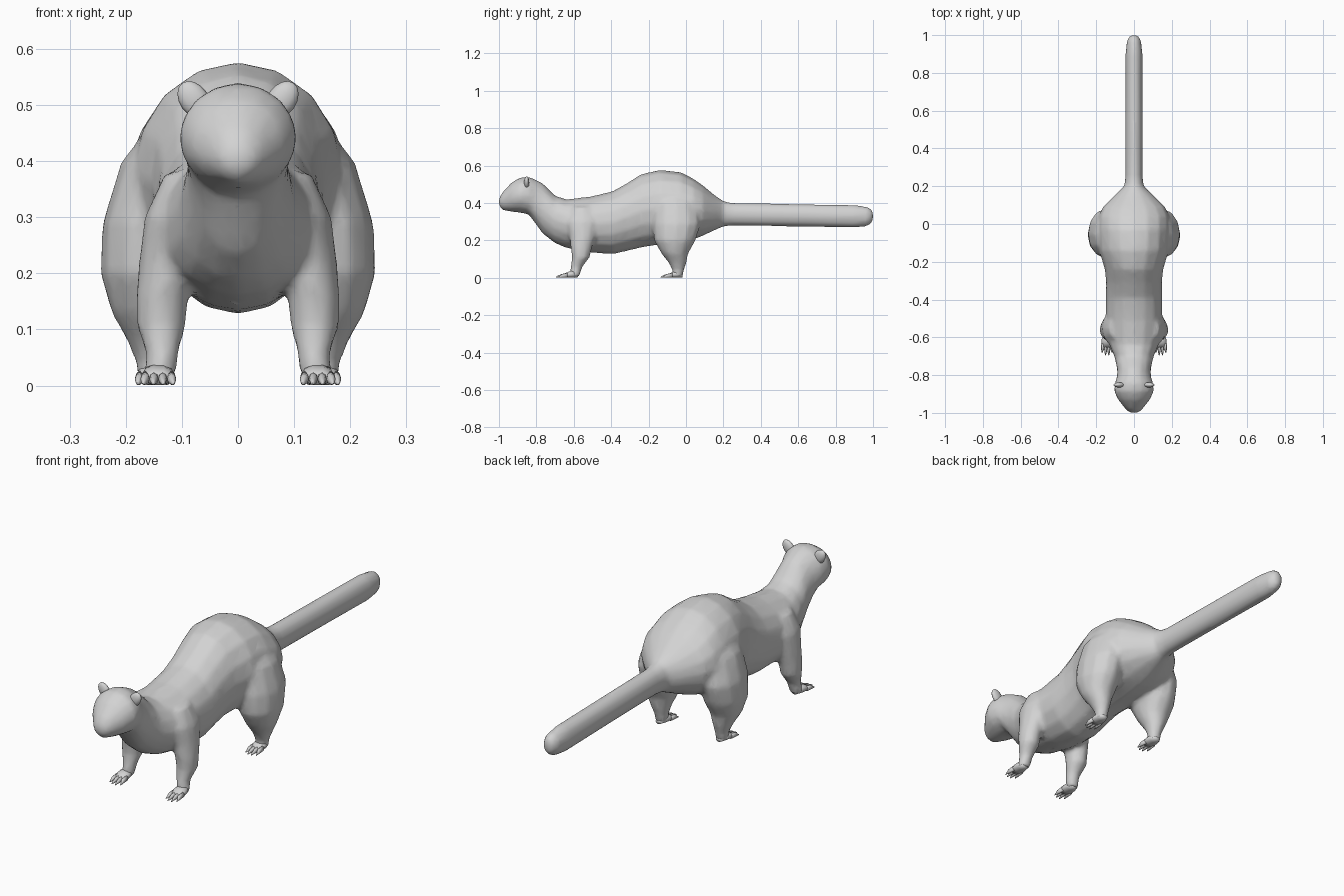
import bpy, bmesh, math
from mathutils import Matrix

if "Cube" in bpy.data.objects:
    bpy.data.objects.remove(bpy.data.objects["Cube"])

fur = bpy.data.materials.new("grey_fur")
fur.diffuse_color = (0.65, 0.65, 0.65, 1)
fur.use_nodes = True
fur.node_tree.nodes["Principled BSDF"].inputs["Base Color"].default_value = fur.diffuse_color


def loft(bm, rings, axis="y", n=16):
    """Skin closed elliptical rings (position, centre a, centre b, radius a, radius b)."""
    loops = []
    for t, a, b, ra, rb in rings:
        loop = []
        for i in range(n):
            w = 2 * math.pi * i / n
            p, q = a + ra * math.cos(w), b + rb * math.sin(w)
            loop.append(bm.verts.new((p, t, q) if axis == "y" else (p, q, t)))
        loops.append(loop)
    for lo, hi in zip(loops, loops[1:]):
        for i in range(n):
            j = (i + 1) % n
            bm.faces.new((lo[i], lo[j], hi[j], hi[i]))
    bm.faces.new(loops[0])
    bm.faces.new(loops[-1])


def make(name, bm):
    bmesh.ops.recalc_face_normals(bm, faces=bm.faces)
    mesh = bpy.data.meshes.new(name)
    bm.to_mesh(mesh)
    bm.free()
    mesh.materials.append(fur)
    for p in mesh.polygons:
        p.use_smooth = True
    ob = bpy.data.objects.new(name, mesh)
    bpy.context.collection.objects.link(ob)
    return ob


# Head, neck, torso and tail: y, underside z, upper z, half width
profile = [
    (-1.0, .385, .425, .022), (-.98, .362, .46, .045), (-.93, .353, .512, .085),
    (-.885, .348, .538, .106), (-.84, .338, .54, .101), (-.805, .29, .526, .09),
    (-.765, .235, .505, .09), (-.70, .185, .44, .105), (-.64, .16, .42, .13),
    (-.51, .135, .435, .15), (-.39, .127, .464, .15), (-.31, .145, .51, .148),
    (-.24, .162, .555, .155), (-.14, .178, .577, .185), (-.03, .19, .566, .19),
    (.04, .205, .53, .188), (.09, .225, .495, .165), (.15, .253, .445, .105),
    (.20, .274, .41, .052), (.25, .279, .401, .046), (.60, .274, .395, .046),
    (.90, .268, .39, .045), (.97, .276, .38, .038), (1.0, .30, .36, .02)]

# Legs: z, x, y, half width, half depth
hind_leg = [
    (.47, .12, -.06, .03, .05), (.40, .13, -.055, .078, .115), (.29, .155, -.05, .087, .13),
    (.20, .159, -.06, .087, .112), (.13, .16, -.06, .066, .072),
    (.08, .156, -.045, .042, .048), (.04, .152, -.042, .029, .031), (.008, .152, -.045, .028, .03)]
front_leg = [
    (.38, .10, -.555, .03, .05), (.30, .114, -.55, .053, .09), (.22, .125, -.553, .052, .07),
    (.16, .135, -.56, .047, .057), (.11, .137, -.562, .045, .048),
    (.06, .135, -.585, .03, .032), (.008, .14, -.595, .028, .026)]

bm = bmesh.new()
loft(bm, [(y, 0, (lo + hi) / 2, w, (hi - lo) / 2) for y, lo, hi, w in profile])
for side in (1, -1):
    for leg in (hind_leg, front_leg):
        loft(bm, [(z, side * x, y, rx, ry) for z, x, y, rx, ry in leg], "z", 12)
body = make("body", bm)

# Blend the limbs into the torso as one skin
remesh = body.modifiers.new("blend", "REMESH")
remesh.mode = "VOXEL"
remesh.voxel_size = 0.011
remesh.use_smooth_shade = True
soften = body.modifiers.new("soften", "SMOOTH")
soften.factor = 0.5
soften.iterations = 5
reduce = body.modifiers.new("reduce", "DECIMATE")
reduce.ratio = 0.3

for side, tag in ((1, "left"), (-1, "right")):
    for kind, x, heel in (("hind", .152, -.018), ("front", .142, -.578)):
        # Flat paw pad
        bm = bmesh.new()
        loft(bm, [(heel, side * x, .012, .014, .009),
                  (heel - .025, side * x, .02, .028, .02),
                  (heel - .05, side * x, .017, .031, .017),
                  (heel - .075, side * x, .012, .028, .01)], n=10)
        # Four toes tapering to claws, the middle pair longest
        for k in range(4):
            off = k - 1.5
            tip = heel - .118 + .012 * (abs(off) > 1)
            tx = side * x + off * .015
            loft(bm, [(heel - .055, tx, .014, .009, .012),
                      (heel - .085, tx + off * .001, .011, .008, .01),
                      (tip + .012, tx + off * .002, .007, .005, .006),
                      (tip, tx + off * .003, .003, .001, .002)], n=8)
        make(f"{kind}_paw_{tag}", bm)

    # Small rounded ear, leaning outward
    bm = bmesh.new()
    bmesh.ops.create_uvsphere(
        bm, u_segments=12, v_segments=8, radius=1,
        matrix=Matrix.Translation((side * .078, -.852, .509))
        @ Matrix.Rotation(side * math.radians(35), 4, "Y")
        @ Matrix.Diagonal((.026, .014, .037, 1)))
    make(f"ear_{tag}", bm)
